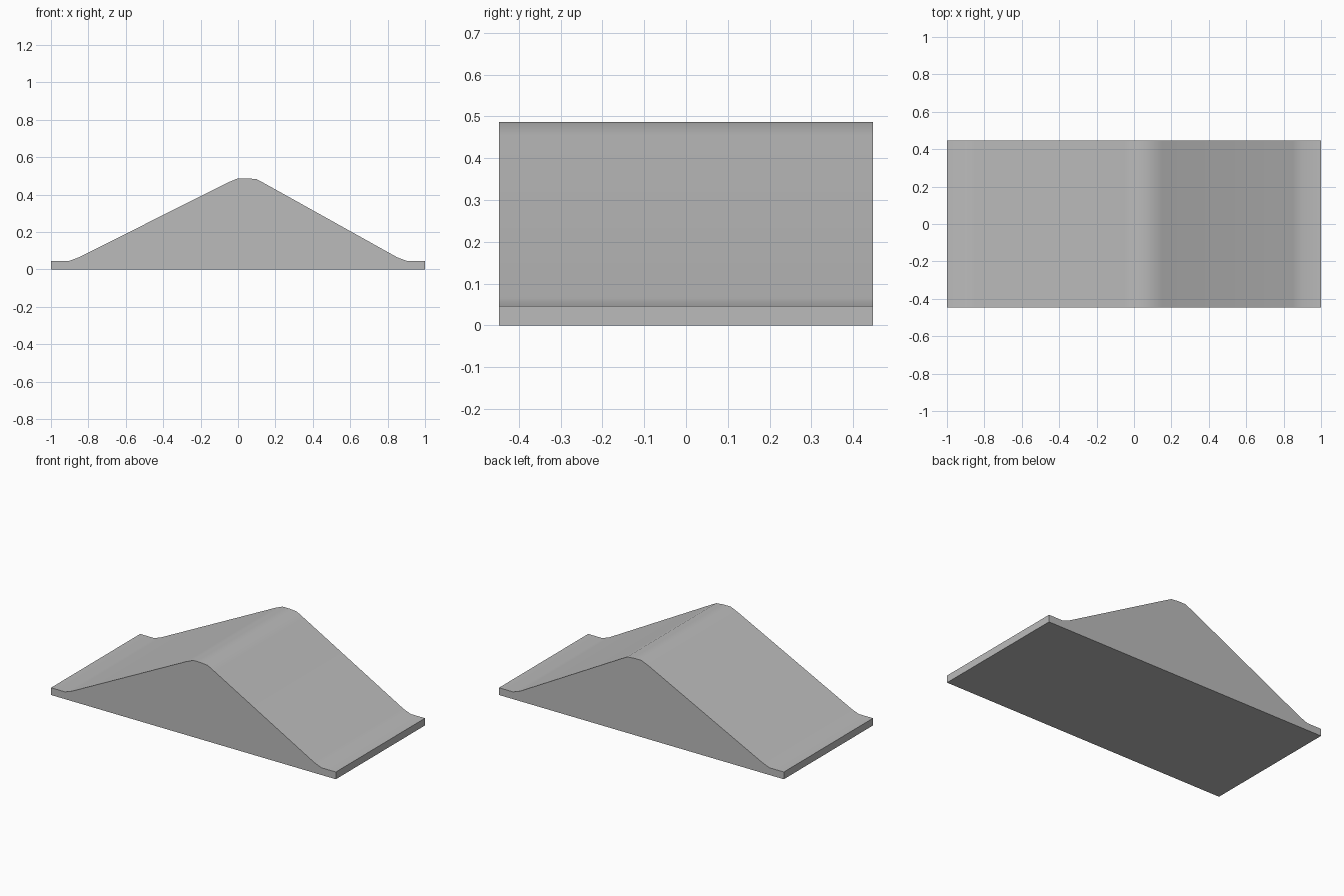
import bpy
import bmesh
import math

cube = bpy.data.objects.get("Cube")
if cube:
    bpy.data.objects.remove(cube, do_unlink=True)

# Plain grey material
grey = bpy.data.materials.new("plain grey")
grey.use_nodes = True
colour = (0.5, 0.5, 0.5, 1)
grey.diffuse_color = colour
shader = next(n for n in grey.node_tree.nodes if n.type == "BSDF_PRINCIPLED")
shader.inputs["Base Color"].default_value = colour

# Side outline: thin lips at both ends, two slopes, softened crest
HALF_DEPTH = 0.447
outline = [
    (-1, 0), (1, 0), (1, 0.046), (0.9, 0.046), (0.85, 0.065),
    (0.15, 0.455), (0.1, 0.482), (0.05, 0.487), (0, 0.487),
    (-0.05, 0.466), (-0.85, 0.065), (-0.9, 0.046), (-1, 0.046),
]

# Extrude the outline from front to back
bm = bmesh.new()
front = bm.faces.new([bm.verts.new((x, -HALF_DEPTH, z)) for x, z in outline])
result = bmesh.ops.extrude_face_region(bm, geom=[front], use_keep_orig=True)
moved = [v for v in result["geom"] if isinstance(v, bmesh.types.BMVert)]
bmesh.ops.translate(bm, verts=moved, vec=(0, 2 * HALF_DEPTH, 0))
bmesh.ops.recalc_face_normals(bm, faces=bm.faces)

mesh = bpy.data.meshes.new("double_ramp")
bm.to_mesh(mesh)
bm.free()
mesh.materials.append(grey)
ramp = bpy.data.objects.new("double_ramp", mesh)
bpy.context.collection.objects.link(ramp)

# Smooth bends, sharp outer edges
bpy.ops.object.select_all(action="DESELECT")
ramp.select_set(True)
bpy.context.view_layer.objects.active = ramp
bpy.ops.object.shade_smooth_by_angle(angle=math.radians(35))
